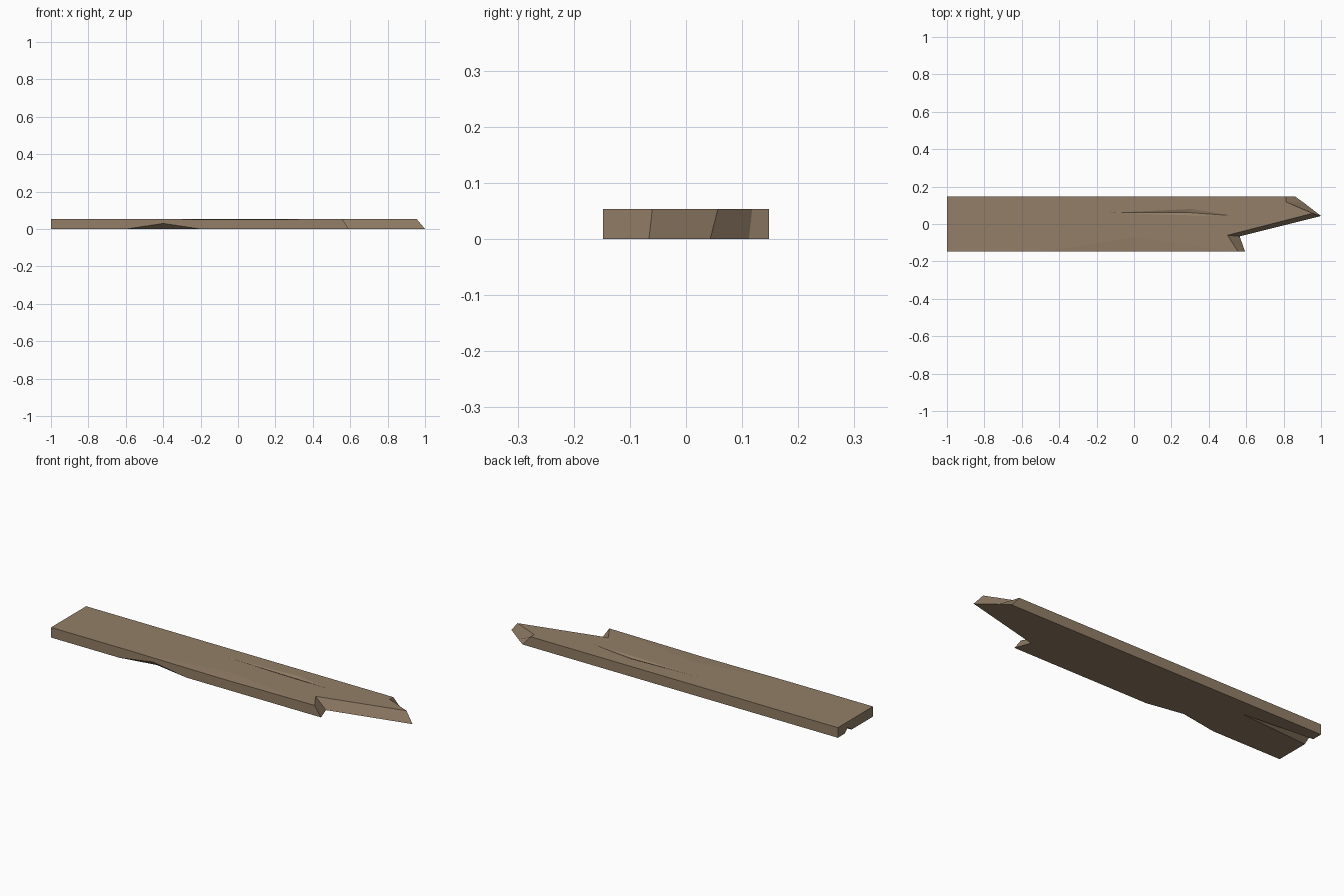
import bpy, bmesh
from mathutils import Vector

if "Cube" in bpy.data.objects:
    bpy.data.objects.remove(bpy.data.objects["Cube"])

H, W = 0.054, 0.148

wood = bpy.data.materials.new("weathered_wood")
wood.diffuse_color = (0.29, 0.21, 0.135, 1)
wood.use_nodes = True
wood.node_tree.nodes["Principled BSDF"].inputs["Base Color"].default_value = wood.diffuse_color


def make_object(name, bm):
    bmesh.ops.recalc_face_normals(bm, faces=bm.faces)
    mesh = bpy.data.meshes.new(name)
    bm.to_mesh(mesh)
    bm.free()
    mesh.materials.append(wood)
    ob = bpy.data.objects.new(name, mesh)
    bpy.context.collection.objects.link(ob)
    return ob


# plank body: matching outlines, with slanted faces at the broken end
bottom = [(-1, -W), (0.594, -W), (0.565, -0.066), (1, 0.043),
          (0.91, 0.112), (0.86, W), (-1, W)]
top = [(-1, -W), (0.556, -W), (0.50, -0.06), (0.955, 0.057),
       (0.813, 0.118), (0.813, W), (-1, W)]
bm = bmesh.new()
lo = [bm.verts.new((x, y, 0)) for x, y in bottom]
hi = [bm.verts.new((x, y, H)) for x, y in top]
bm.faces.new(lo[::-1])
bm.faces.new(hi)
for i in range(len(lo)):
    j = (i + 1) % len(lo)
    bm.faces.new((lo[i], lo[j], hi[j], hi[i]))
plank = make_object("broken_plank", bm)


def carve(points):
    """Cut the convex hull of the points out of the plank."""
    bm = bmesh.new()
    for p in points:
        bm.verts.new(p)
    bmesh.ops.convex_hull(bm, input=bm.verts)
    cutter = make_object("chip_cutter", bm)
    cutter.hide_render = True
    mod = plank.modifiers.new("chip", 'BOOLEAN')
    mod.operation, mod.solver, mod.object = 'DIFFERENCE', 'EXACT', cutter
    bpy.context.view_layer.objects.active = plank
    bpy.ops.object.modifier_apply(modifier=mod.name)
    bpy.data.objects.remove(cutter, do_unlink=True)


def edge_chip(tip, a, mid, b, outside):
    """Wedge that starts at tip and opens through the triangle a, mid, b."""
    t = Vector(tip)
    carve([t] + [t + (Vector(p) - t) * 1.3 for p in (a, mid, b)] + [outside])


# chip under the front edge
edge_chip((-0.4, -0.112, 0), (-0.6, -W, 0), (-0.4, -W, 0.03),
          (-0.2, -W, 0), (-0.4, -0.17, -0.1))
# split under the left end
edge_chip((-0.6, 0.06, 0), (-1, 0.032, 0), (-1, 0.065, 0.023),
          (-1, 0.092, 0), (-1.05, 0.06, -0.1))
# shallow wear along the top front edge
edge_chip((0, -0.07, H), (-0.5, -W, H), (0, -W, H - 0.004),
          (0.54, -W, H), (0, -0.17, H + 0.1))
# shallow gouge in the top
carve([(-0.13, 0.06, H), (0.31, 0.08, H), (0.52, 0.045, H),
       (0.25, 0.047, H), (0.28, 0.062, H - 0.006), (0.25, 0.06, H + 0.1)])

for p in plank.data.polygons:
    p.use_smooth = False
    p.material_index = 0
